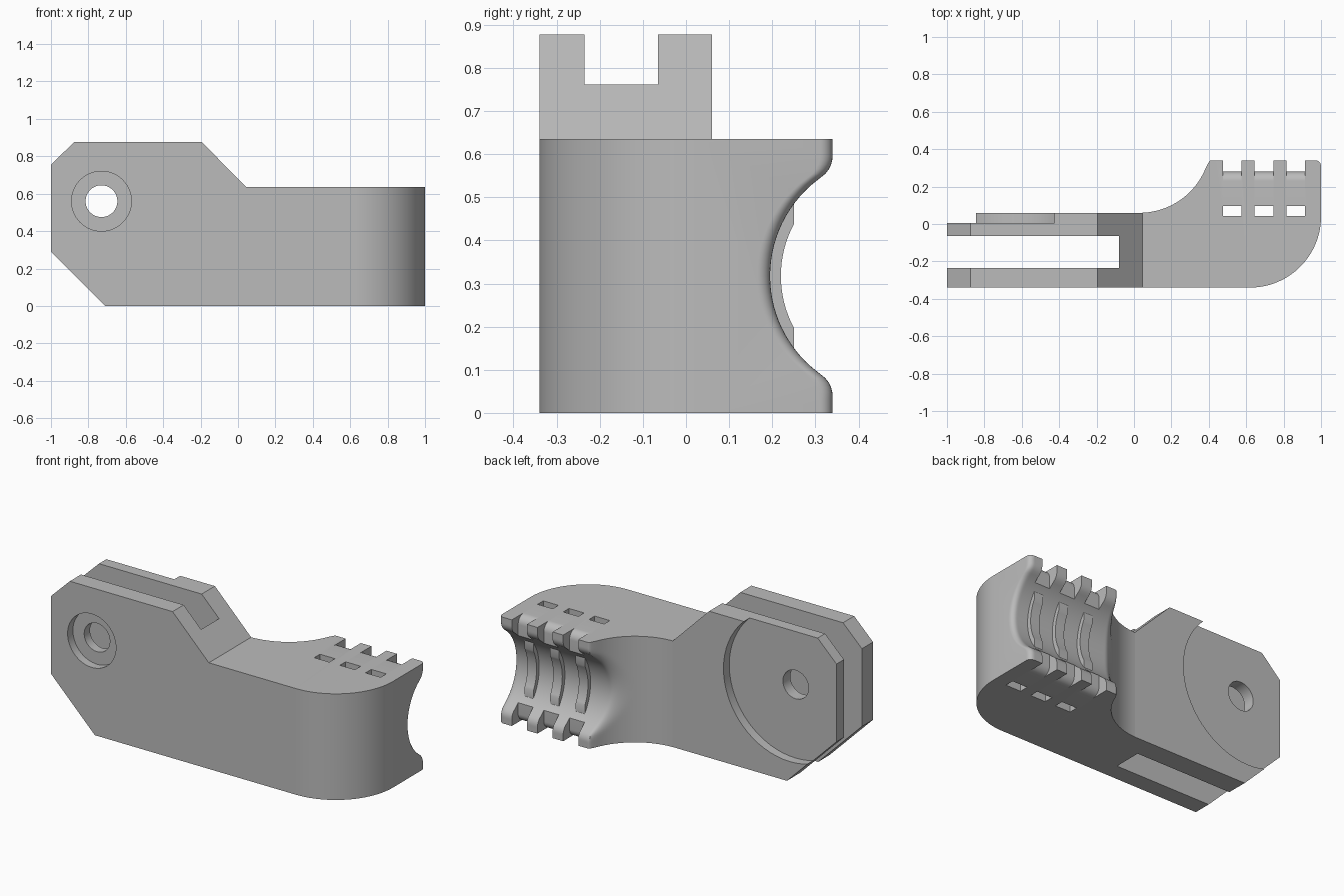
import bpy, bmesh
from math import sqrt, sin, cos, pi, radians

cube = bpy.data.objects.get("Cube")
if cube:
    bpy.data.objects.remove(cube, do_unlink=True)

grey = bpy.data.materials.new("plain grey")
grey.use_nodes = True
colour = (0.5, 0.5, 0.5, 1)
grey.diffuse_color = colour
grey.node_tree.nodes["Principled BSDF"].inputs["Base Color"].default_value = colour

HEIGHT, MID = 0.635, 0.3175          # finger height and its middle
GROOVES = (0.525, 0.695, 0.865)      # groove centres along x


def finish(name, bm):
    bmesh.ops.recalc_face_normals(bm, faces=bm.faces)
    mesh = bpy.data.meshes.new(name)
    bm.to_mesh(mesh)
    bm.free()
    mesh.materials.append(grey)
    obj = bpy.data.objects.new(name, mesh)
    bpy.context.collection.objects.link(obj)
    return obj


def loft(name, rings):
    """Closed solid through a list of equal rings."""
    bm = bmesh.new()
    loops = [[bm.verts.new(p) for p in ring] for ring in rings]
    n = len(loops[0])
    for a, b in zip(loops, loops[1:]):
        for i in range(n):
            j = (i + 1) % n
            bm.faces.new((a[i], a[j], b[j], b[i]))
    bm.faces.new(loops[0])
    bm.faces.new(loops[-1])
    return finish(name, bm)


def box(name, x, y, z):
    corners = [(y[0], z[0]), (y[1], z[0]), (y[1], z[1]), (y[0], z[1])]
    return loft(name, [[(s, *c) for c in corners] for s in x])


def disc(name, radius, y):
    """Cylinder along y on the hinge axis."""
    steps = 64
    return loft(name, [[(-0.73 + radius * cos(2 * pi * i / steps), s,
                         0.56 + radius * sin(2 * pi * i / steps))
                        for i in range(steps)] for s in y])


def activate(obj):
    bpy.ops.object.select_all(action='DESELECT')
    obj.select_set(True)
    bpy.context.view_layer.objects.active = obj


def cut(obj, cutters):
    activate(obj)
    for c in cutters:
        c.hide_render = True
        mod = obj.modifiers.new(c.name, 'BOOLEAN')
        mod.operation, mod.solver, mod.object = 'DIFFERENCE', 'EXACT', c
        bpy.ops.object.modifier_apply(modifier=mod.name)
        bpy.data.objects.remove(c, do_unlink=True)


def smooth(obj):
    activate(obj)
    bpy.ops.object.shade_smooth_by_angle(angle=radians(30))


# Hinge fork: chamfered plate with slot, pin hole and round recesses
outline = [(-1, 0.29), (-0.71, 0), (0.045, 0), (0.045, HEIGHT),
           (-0.195, 0.877), (-0.875, 0.877), (-1, 0.755)]
fork = loft("hinge_fork", [[(x, y, z) for x, z in outline] for y in (-0.34, 0.06)])
cut(fork, [
    box("slot_cutter", (-1.2, -0.08), (-0.235, -0.065), (-0.1, 1)),
    disc("back_recess_cutter", 0.44, (0.005, 0.2)),
    disc("front_recess_cutter", 0.16, (-0.5, -0.29)),
    disc("pin_hole_cutter", 0.085, (-0.6, 0.3)),
])
smooth(fork)


# Fingertip body: swept sections with a concave pad at the back
def front_y(x):
    return -0.34 if x < 0.62 else 0.04 - sqrt(max(0, 0.38 ** 2 - (x - 0.62) ** 2))


def pad_y(z):
    d = abs(z - MID)
    if d < 0.2294:
        return 0.475 - sqrt(0.28 ** 2 - d * d)
    if d < 0.2785:
        return 0.28 + sqrt(0.06 ** 2 - (0.2785 - d) ** 2)
    return 0.34


def neck_y(x):
    d = x - 0.03
    return 0.44 - sqrt(0.38 ** 2 - d * d) if d < 0.38 else 0.5


def back_y(x, z):
    a, b, k = neck_y(x), pad_y(z), 0.06
    h = max(k - abs(a - b), 0) / k
    y = min(a, b) - h * h * k / 4
    edge = max(0, 0.03 - (1 - x))          # rounded outer edge
    return y - (0.03 - sqrt(max(0, 0.03 ** 2 - edge ** 2)))


xs = [0.045 + 0.395 * sin(pi / 2 * i / 40) for i in range(41)]
xs += [0.5, 0.56] + [0.62 + 0.38 * sin(pi / 2 * i / 28) for i in range(29)]
zs = [MID - MID * cos(pi * i / 56) for i in range(57)]
body = loft("fingertip_body", [
    [(x, front_y(x), 0)] + [(x, back_y(x, z), z) for z in zs] + [(x, front_y(x), HEIGHT)]
    for x in xs])

# Rounded notches that leave teeth, and straight slots behind them
arc = [(0.23 + 0.05 * sin(pi / 2 * i / 8), 0.05 - 0.05 * cos(pi / 2 * i / 8)) for i in range(9)]
notch = [(0.23, -0.1)] + arc + [(y, HEIGHT - z) for y, z in reversed(arc)]
notch += [(0.23, 0.8), (0.5, 0.8), (0.5, -0.1)]
for g in GROOVES:
    cut(body, [
        loft("notch_cutter", [[(x, y, z) for y, z in notch] for x in (g - 0.05, g + 0.05)]),
        box("slot_cutter", (g - 0.05, g + 0.05), (0.042, 0.096), (-0.1, 0.8)),
    ])
smooth(body)

# Thin raised crescents in the middle of the pad
reach = 0.49
inner = [(0.475 - 0.255 * cos(t), MID + 0.255 * sin(t))
         for t in (reach * (i / 8 - 1) for i in range(17))]
crescent = [(0.25, 0.145)] + inner + [(0.25, 0.49)]
crescent += [(0.475 - 0.29 * cos(t), MID + 0.29 * sin(t))
             for t in (0.62 * (1 - i / 8) for i in range(17))]
for n, g in enumerate(GROOVES):
    smooth(loft(f"pad_crescent_{n + 1}",
                [[(x, y, z) for y, z in crescent] for x in (g - 0.03, g + 0.03)]))
